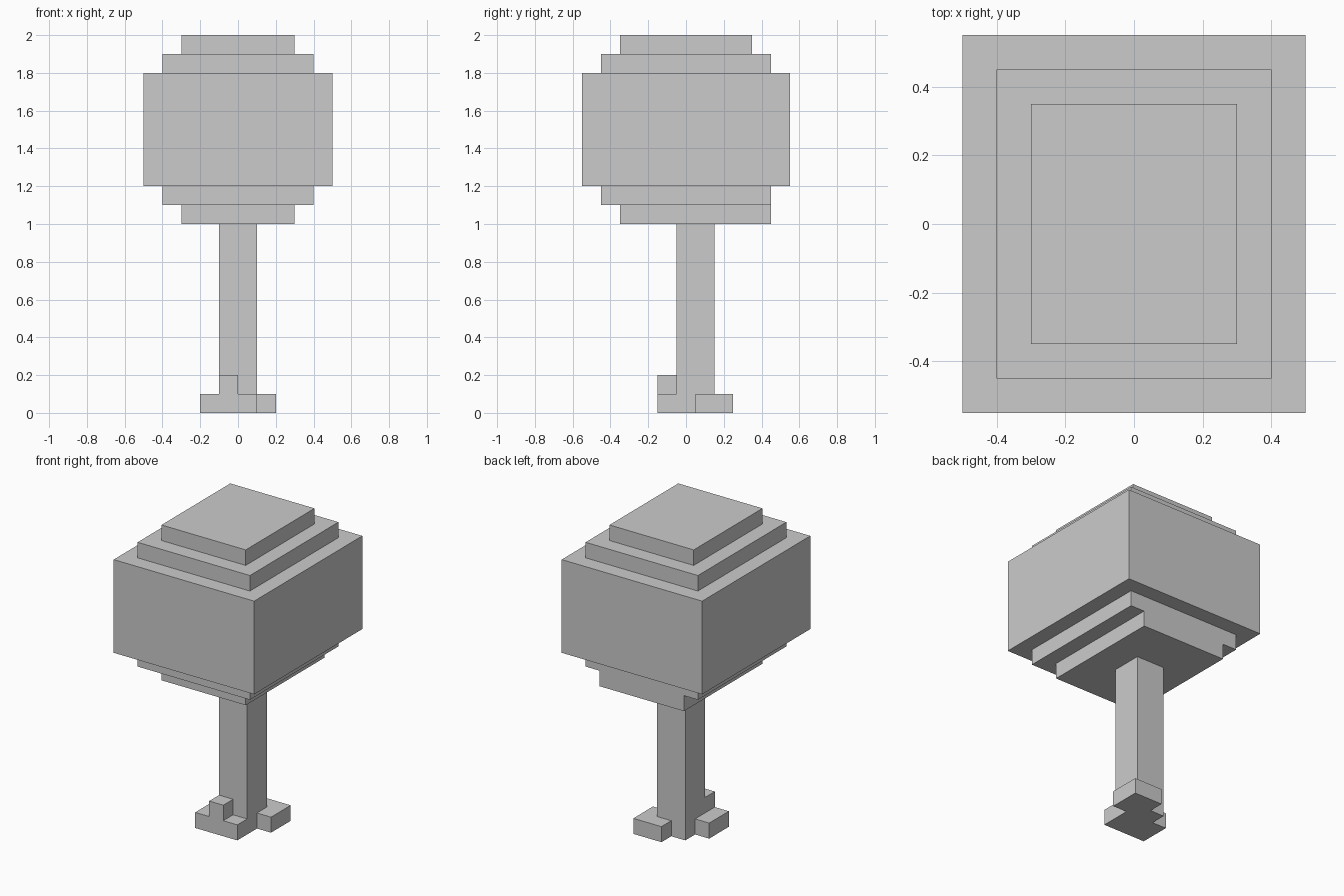
import bpy, bmesh
from itertools import product
from mathutils import Vector

if "Cube" in bpy.data.objects:
    bpy.data.objects.remove(bpy.data.objects["Cube"])

UNIT = 0.1                              # size of one block
ORIGIN = Vector((0.0, -0.05, 0.0))      # the block grid is half a block off in y

# Each part is a stack of boxes in block units: (x0, x1, y0, y1, z0, z1)
PARTS = {
    "leaf_canopy": [
        (-3, 3, -3, 5, 10, 11),
        (-4, 4, -4, 5, 11, 12),
        (-5, 5, -5, 6, 12, 18),
        (-4, 4, -4, 5, 18, 19),
        (-3, 3, -3, 4, 19, 20),
    ],
    "trunk": [(-1, 1, 0, 2, 0, 10)],
    "roots": [
        (-2, 1, -1, 0, 0, 1),           # front row
        (-1, 0, -1, 0, 1, 2),           # front knob
        (-2, -1, 0, 1, 0, 1),           # left return
        (1, 2, 1, 3, 0, 1),             # right root
        (0, 1, 2, 3, 0, 1),             # back root
    ],
}


def cells(boxes):
    """All unit blocks filled by the boxes."""
    return {c for x0, x1, y0, y1, z0, z1 in boxes
            for c in product(range(x0, x1), range(y0, y1), range(z0, z1))}


def build(name, own, filled):
    """Mesh only the exposed block sides, then merge coplanar faces."""
    bm = bmesh.new()
    for cell in own:
        for axis, side in product(range(3), (0, 1)):
            neighbour = list(cell)
            neighbour[axis] += 2 * side - 1
            if tuple(neighbour) in filled:
                continue
            u, v = (axis + 1) % 3, (axis + 2) % 3
            corners = []
            for a, b in ((0, 0), (1, 0), (1, 1), (0, 1)):
                p = Vector(cell)
                p[axis] += side
                p[u] += a
                p[v] += b
                corners.append(bm.verts.new(p * UNIT + ORIGIN))
            bm.faces.new(corners if side else corners[::-1])
    bmesh.ops.remove_doubles(bm, verts=bm.verts[:], dist=0.001)
    bmesh.ops.dissolve_limit(bm, angle_limit=0.01,
                             verts=bm.verts[:], edges=bm.edges[:])
    mesh = bpy.data.meshes.new(name)
    bm.to_mesh(mesh)
    bm.free()
    bpy.context.collection.objects.link(bpy.data.objects.new(name, mesh))


part_cells = {name: cells(boxes) for name, boxes in PARTS.items()}
all_cells = set().union(*part_cells.values())
for name, own in part_cells.items():
    build(name, own, all_cells)
